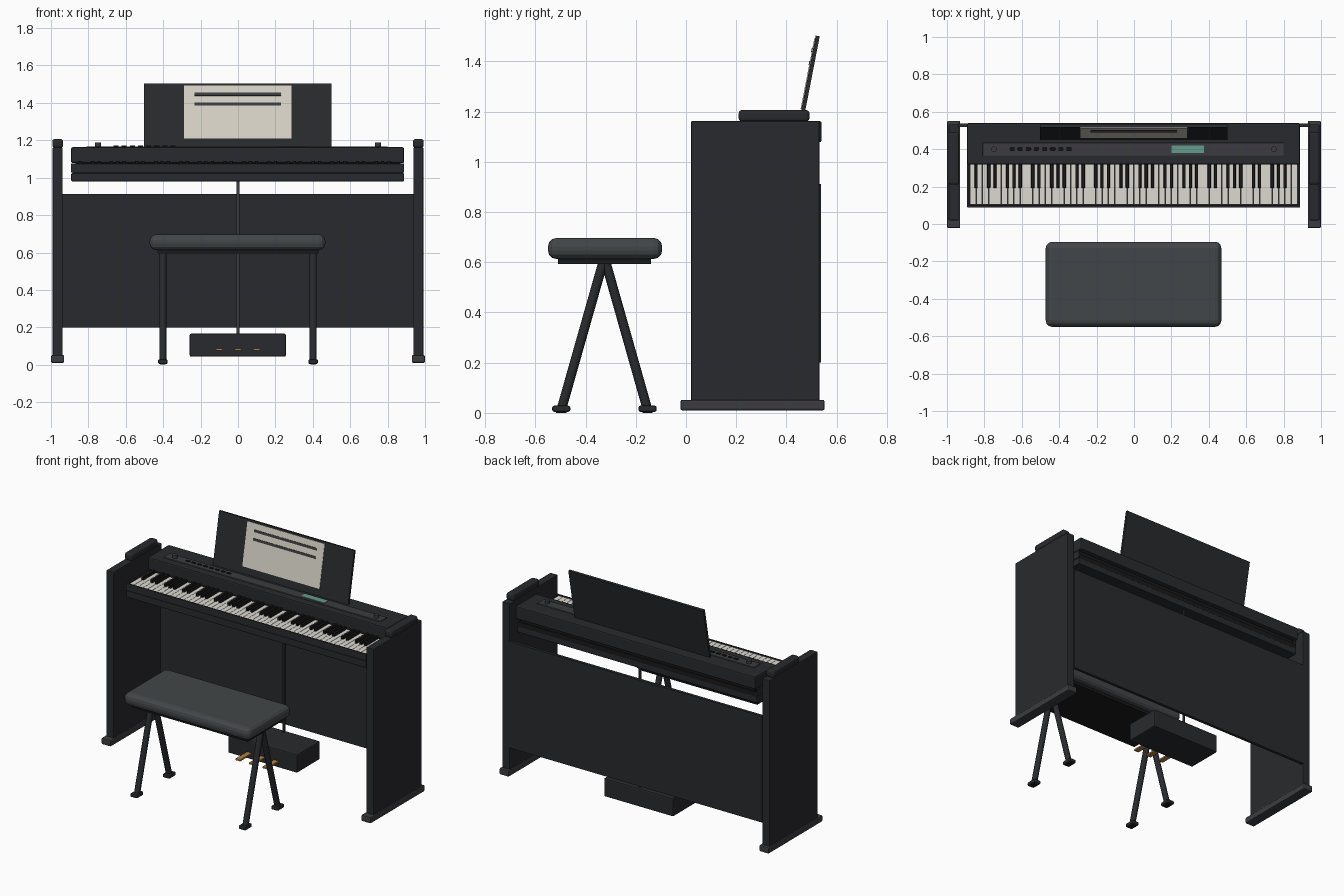
import bpy, math
from mathutils import Vector, Matrix

if "Cube" in bpy.data.objects:
    bpy.data.objects.remove(bpy.data.objects["Cube"])


def mat(name, r, g, b):
    m = bpy.data.materials.new(name)
    m.diffuse_color = (r, g, b, 1)
    m.use_nodes = True
    m.node_tree.nodes["Principled BSDF"].inputs["Base Color"].default_value = m.diffuse_color
    return m


BODY = mat("charcoal", 0.022, 0.023, 0.026)
DARK = mat("black", 0.010, 0.010, 0.011)
TRIM = mat("dark_grey", 0.045, 0.046, 0.052)
SEAT = mat("seat_vinyl", 0.055, 0.062, 0.065)
IVORY = mat("ivory", 0.72, 0.70, 0.64)
PAPER = mat("paper", 0.68, 0.65, 0.57)
GREEN = mat("display_green", 0.13, 0.32, 0.26)
BRASS = mat("brass", 0.42, 0.22, 0.06)


def box(name, x, y, z, m, bevel=0.0, seg=2):
    """Box from (min, max) ranges, with optional bevelled edges."""
    lo, hi = Vector((x[0], y[0], z[0])), Vector((x[1], y[1], z[1]))
    d = hi - lo
    me = bpy.data.meshes.new(name)
    v = [(i * d.x / 2, j * d.y / 2, k * d.z / 2)
         for i in (-1, 1) for j in (-1, 1) for k in (-1, 1)]
    f = [(0, 1, 3, 2), (4, 6, 7, 5), (0, 4, 5, 1), (2, 3, 7, 6), (0, 2, 6, 4), (1, 5, 7, 3)]
    me.from_pydata(v, [], f)
    me.materials.append(m)
    o = bpy.data.objects.new(name, me)
    o.location = (lo + hi) / 2
    bpy.context.collection.objects.link(o)
    if bevel:
        b = o.modifiers.new("bevel", 'BEVEL')
        b.width, b.segments = bevel, seg
    return o


def span(c, w):
    return (c - w / 2, c + w / 2)


def cylinder(name, a, b, r, m, sides=16):
    a, b = Vector(a), Vector(b)
    bpy.ops.mesh.primitive_cylinder_add(vertices=sides, radius=r, depth=(b - a).length,
                                        location=(a + b) / 2)
    o = bpy.context.object
    o.name = name
    o.rotation_euler = (b - a).to_track_quat('Z', 'Y').to_euler()
    o.data.materials.append(m)
    bpy.ops.object.shade_smooth_by_angle()
    return o


# Side panels with feet and arm caps
for s, side in ((-1, "left"), (1, "right")):
    c = s * 0.964
    box(side + "_side_panel", span(c, 0.054), (0.02, 0.532), (0.045, 1.162), BODY, 0.004)
    box(side + "_floor_foot", span(c, 0.070), (-0.022, 0.552), (0.01, 0.052), TRIM, 0.007)
    box(side + "_arm_cap", span(c, 0.058), (0.21, 0.492), (1.16, 1.207), BODY, 0.014, 3)

# Back panel
box("back_panel", (-0.94, 0.94), (0.518, 0.538), (0.20, 0.912), BODY)

# Keyboard case: lower slab, key bed, front rail, cheeks, rear housing
box("lower_case", (-0.892, 0.888), (0.09, 0.52), (0.98, 1.025), BODY, 0.006)
box("key_bed", (-0.885, 0.881), (0.097, 0.52), (1.02, 1.052), DARK)
box("front_rail", (-0.892, 0.888), (0.088, 0.101), (1.027, 1.075), BODY, 0.004)
for s, side in ((-1, "left"), (1, "right")):
    box(side + "_key_cheek", span(-0.002 + s * 0.885, 0.010), (0.09, 0.52), (1.027, 1.075), BODY)
box("rear_housing", (-0.892, 0.888), (0.318, 0.54), (1.078, 1.163), BODY, 0.008)
box("housing_core", (-0.87, 0.87), (0.325, 0.51), (1.04, 1.09), DARK)

# Controls
box("control_panel", (-0.81, 0.80), (0.365, 0.436), (1.155, 1.167), TRIM, 0.002, 1)
for i in range(8):
    box("button", span(-0.652 + i * 0.0435, 0.027), (0.394, 0.408), (1.165, 1.173), DARK, 0.002)
for s in (-1, 1):
    cylinder("control_knob", (s * 0.748, 0.40, 1.163), (s * 0.748, 0.40, 1.187), 0.016, TRIM)
box("display", (0.20, 0.374), (0.38, 0.420), (1.165, 1.170), GREEN)

# Keys: 52 white starting on A, black keys follow the octave pattern
x0, pitch = -0.878, 1.752 / 52
for i in range(52):
    x = x0 + i * pitch
    box("white_key", (x + 0.001, x + pitch - 0.001), (0.103, 0.325), (1.05, 1.07), IVORY)
    if i < 51 and i % 7 in (0, 2, 3, 5, 6):
        box("black_key", span(x + pitch, 0.017), (0.192, 0.325), (1.06, 1.09), DARK, 0.002, 1)

# Music stand: leaning board with a sheet and two printed bars
lean = Matrix.Translation((0, 0.459, 1.163)) @ Matrix.Rotation(math.radians(-11), 4, 'X')


def on_stand(name, x, y, z, m):
    o = box(name, x, y, z, m)
    o.matrix_world = lean @ Matrix.Translation(o.location)


on_stand("music_stand", (-0.502, 0.50), (-0.008, 0.008), (0.0, 0.345), BODY)
on_stand("music_sheet", (-0.288, 0.285), (-0.0115, -0.007), (0.046, 0.333), PAPER)
for h in (0.232, 0.286):
    on_stand("sheet_bar", (-0.232, 0.23), (-0.014, -0.010), (h - 0.008, h + 0.008), TRIM)

# Pedal box, pedals and support pole
box("pedal_box", (-0.258, 0.256), (0.26, 0.505), (0.043, 0.166), BODY, 0.008)
for x in (-0.1, 0, 0.1):
    box("pedal", span(x, 0.036), (0.14, 0.27), (0.076, 0.088), BRASS, 0.003)
cylinder("pedal_pole", (0, 0.485, 0.15), (0, 0.485, 0.99), 0.009, TRIM, 12)

# Bench: padded seat, frame, V-shaped legs with feet
box("bench_seat", (-0.472, 0.467), (-0.55, -0.095), (0.613, 0.697), SEAT, 0.034, 3)
box("bench_frame", (-0.43, 0.43), (-0.51, -0.14), (0.594, 0.622), DARK)
for sx in (-1, 1):
    for sy in (-1, 1):
        x, y = sx * 0.402, -0.325 + sy * 0.172
        cylinder("bench_leg", (x, -0.325 + sy * 0.004, 0.605), (x, y, 0.012), 0.019, BODY, 12)
        box("bench_foot", span(x, 0.052), span(y, 0.072), (0.004, 0.029), BODY, 0.008)
        box("bench_foot_pad", span(x, 0.03), span(y, 0.04), (0.0, 0.008), DARK)
